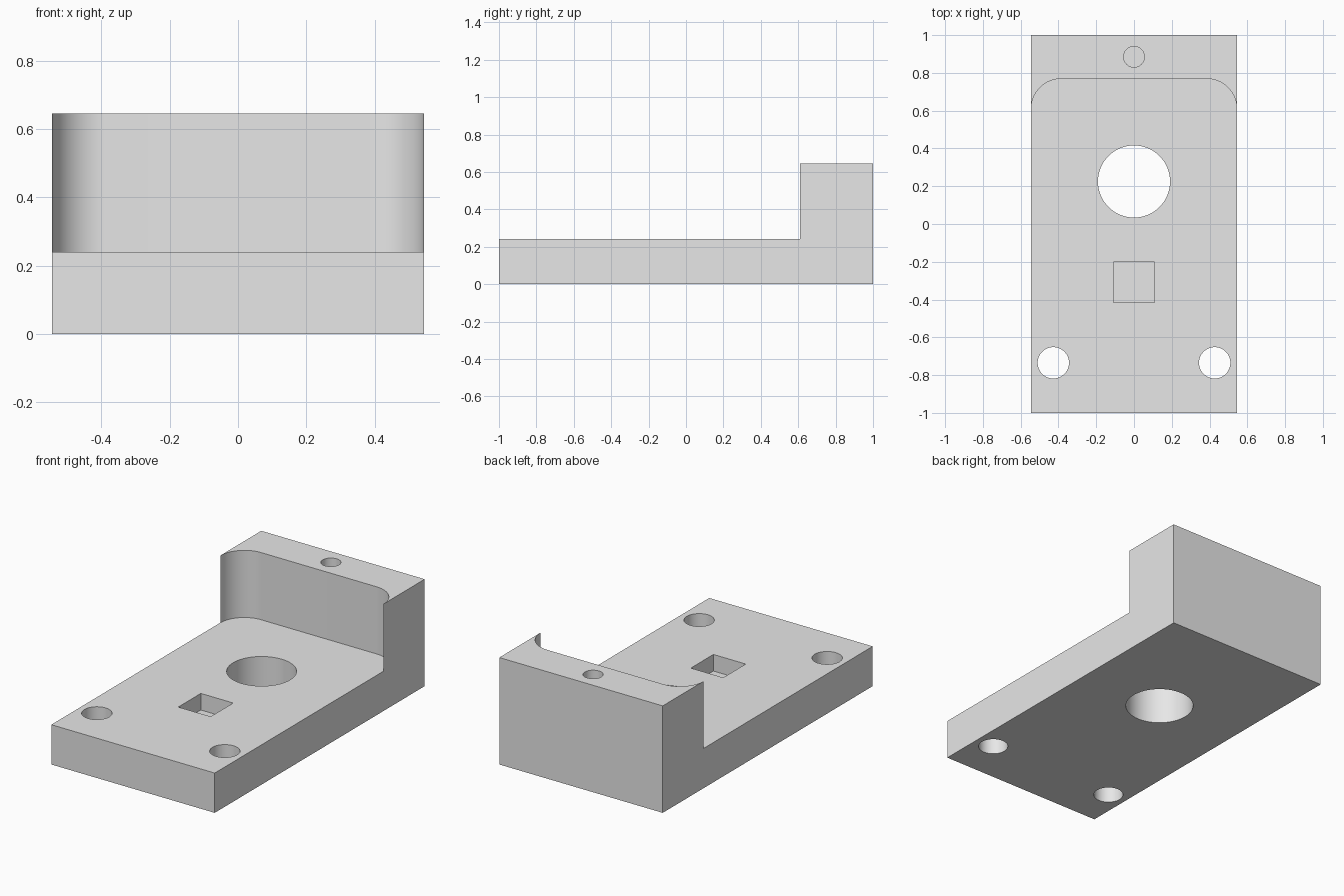
import bpy, bmesh, math

old = bpy.data.objects.get("Cube")
if old:
    bpy.data.objects.remove(old, do_unlink=True)

HALF_W, HALF_L = 0.545, 1.0
FLOOR, TOP = 0.24, 0.645

grey = bpy.data.materials.new("light grey")
grey.use_nodes = True
grey.diffuse_color = (0.8, 0.8, 0.8, 1)
grey.node_tree.nodes["Principled BSDF"].inputs["Base Color"].default_value = (0.8, 0.8, 0.8, 1)


def prism(name, outline, z0, z1):
    """Extrude a counter-clockwise plan outline from z0 to z1."""
    bm = bmesh.new()
    face = bm.faces.new([bm.verts.new((x, y, z0)) for x, y in outline])
    up = bmesh.ops.extrude_face_region(bm, geom=[face])
    verts = [g for g in up["geom"] if isinstance(g, bmesh.types.BMVert)]
    bmesh.ops.translate(bm, verts=verts, vec=(0, 0, z1 - z0))
    bmesh.ops.recalc_face_normals(bm, faces=bm.faces)
    mesh = bpy.data.meshes.new(name)
    bm.to_mesh(mesh)
    bm.free()
    obj = bpy.data.objects.new(name, mesh)
    bpy.context.collection.objects.link(obj)
    return obj


def arc(cx, cy, r, start, end, steps):
    angles = [math.radians(start + (end - start) * i / steps) for i in range(steps + 1)]
    return [(cx + r * math.cos(a), cy + r * math.sin(a)) for a in angles]


def circle(cx, cy, r):
    return arc(cx, cy, r, 0, 360, 64)[:-1]


def rect(x0, y0, x1, y1):
    return [(x0, y0), (x1, y0), (x1, y1), (x0, y1)]


# Solid block
body = prism("bracket_body", rect(-HALF_W, -HALF_L, HALF_W, HALF_L), 0, TOP)
body.data.materials.append(grey)

# Open recess with rounded rear corners, leaving the base plate and back wall
r, cx, cy = 0.159, 0.385, 0.61
recess = [(-0.7, -1.2), (0.7, -1.2), (0.7, cy)]
recess += arc(cx, cy, r, 0, 90, 20) + arc(-cx, cy, r, 90, 180, 20)
recess += [(-0.7, cy)]

cutters = [
    prism("recess_cutter", recess, FLOOR, 1),
    prism("large_hole_cutter", circle(0, 0.225, 0.191), -0.1, 0.4),
    prism("square_pocket_cutter", rect(-0.108, -0.415, 0.108, -0.2), 0.14, 0.4),
    prism("wall_hole_cutter", circle(0, 0.885, 0.055), 0.4, 0.8),
]
for side in (-1, 1):
    cutters.append(prism("corner_hole_cutter", circle(side * 0.427, -0.735, 0.083), -0.1, 0.4))

# Cut everything out of the block
bpy.ops.object.select_all(action="DESELECT")
body.select_set(True)
bpy.context.view_layer.objects.active = body
for cutter in cutters:
    cutter.hide_render = True
    mod = body.modifiers.new(cutter.name, "BOOLEAN")
    mod.operation = "DIFFERENCE"
    mod.solver = "EXACT"
    mod.object = cutter
    bpy.ops.object.modifier_apply(modifier=mod.name)
    bpy.data.objects.remove(cutter, do_unlink=True)

bpy.ops.object.shade_smooth_by_angle(angle=math.radians(30))
